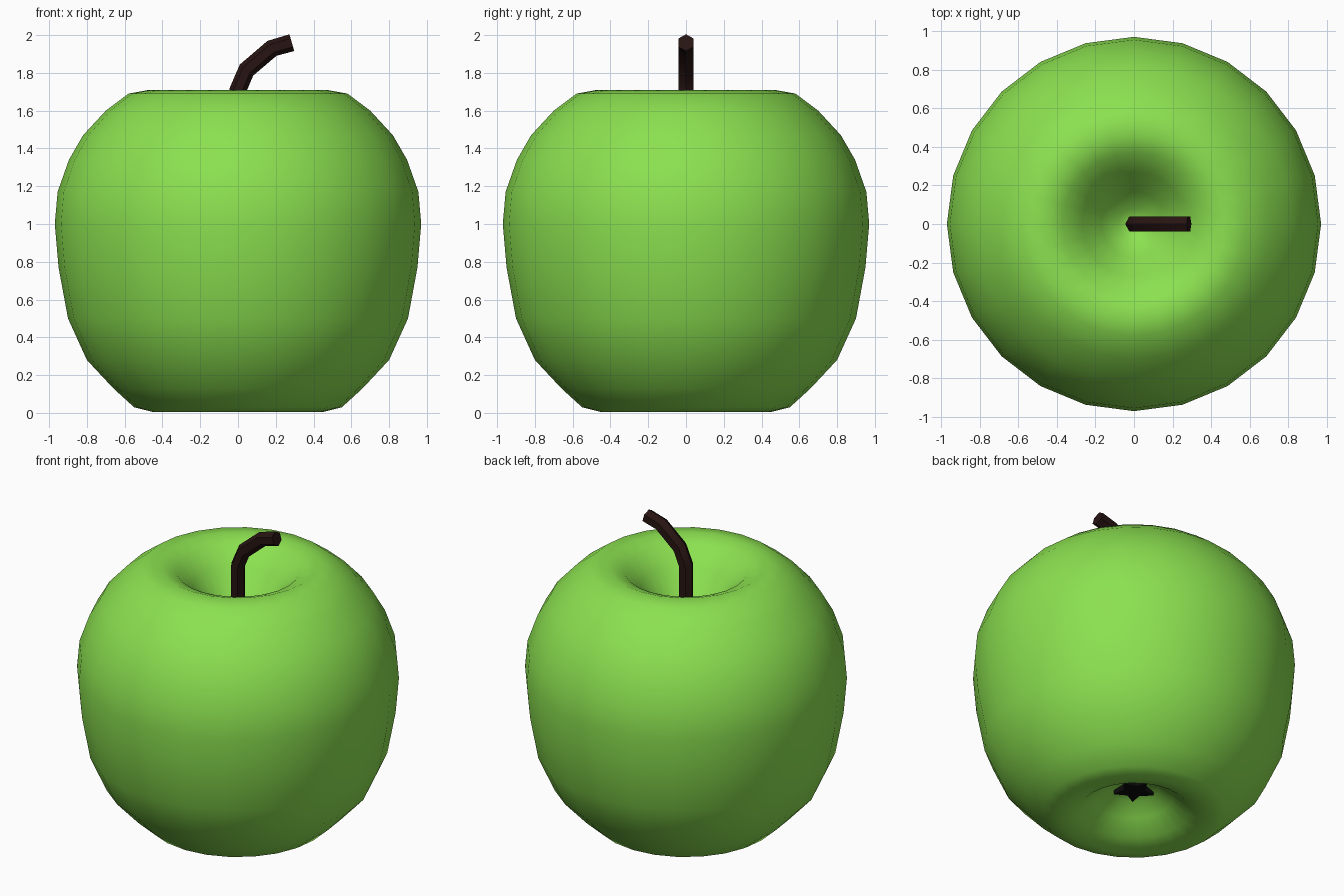
import bpy, bmesh, math
from mathutils import Vector

if "Cube" in bpy.data.objects:
    bpy.data.objects.remove(bpy.data.objects["Cube"])


def material(name, rgb):
    m = bpy.data.materials.new(name)
    m.diffuse_color = (*rgb, 1)
    m.use_nodes = True
    m.node_tree.nodes["Principled BSDF"].inputs["Base Color"].default_value = m.diffuse_color
    return m


def make_object(name, bm, mat, angle):
    bmesh.ops.recalc_face_normals(bm, faces=bm.faces)
    mesh = bpy.data.meshes.new(name)
    bm.to_mesh(mesh)
    bm.free()
    mesh.materials.append(mat)
    ob = bpy.data.objects.new(name, mesh)
    bpy.context.collection.objects.link(ob)
    bpy.context.view_layer.objects.active = ob
    ob.select_set(True)
    bpy.ops.object.shade_smooth_by_angle(angle=math.radians(angle))
    ob.select_set(False)
    return ob


def skin(bm, rings):
    n = len(rings[0])
    for a, b in zip(rings, rings[1:]):
        for i in range(n):
            j = (i + 1) % n
            bm.faces.new((a[i], a[j], b[j], b[i]))


# Fruit body: lathed profile with a dimple at each end
profile = [(0.07, 0.21), (0.15, 0.19), (0.23, 0.12), (0.33, 0.04), (0.45, 0.005),
           (0.55, 0.03), (0.66, 0.13), (0.80, 0.28), (0.90, 0.50), (0.95, 0.77),
           (0.97, 1.00), (0.955, 1.17), (0.895, 1.34), (0.82, 1.47), (0.70, 1.60),
           (0.58, 1.69), (0.47, 1.71), (0.37, 1.67), (0.27, 1.57), (0.17, 1.43),
           (0.08, 1.34)]
SIDES = 24
bm = bmesh.new()
rings = [[bm.verts.new((r * math.cos(math.tau * i / SIDES),
                        r * math.sin(math.tau * i / SIDES), z)) for i in range(SIDES)]
         for r, z in profile]
skin(bm, rings)
for ring, z in ((rings[0], 0.215), (rings[-1], 1.31)):
    tip = bm.verts.new((0, 0, z))
    for i in range(SIDES):
        bm.faces.new((ring[i], ring[(i + 1) % SIDES], tip))
make_object("apple_body", bm, material("apple_green", (0.26, 0.75, 0.08)), 180)

# Stem: six-sided tube bending towards +x
path = [Vector(p) for p in ((0, 0, 1.28), (0, 0, 1.71), (0.045, 0, 1.815),
                            (0.18, 0, 1.93), (0.285, 0, 1.96))]
bm = bmesh.new()
rings = []
for k, p in enumerate(path):
    d = (path[min(k + 1, len(path) - 1)] - path[max(k - 1, 0)]).normalized()
    if k == 1:
        d = Vector((0.15, 0, 1)).normalized()
    side = Vector((d.z, 0, -d.x))
    rings.append([bm.verts.new(p + 0.046 * (side * math.cos(i * math.pi / 3)
                  + Vector((0, 1, 0)) * math.sin(i * math.pi / 3))) for i in range(6)])
skin(bm, rings)
bm.faces.new(rings[0])
bm.faces.new(rings[-1])
make_object("stem", bm, material("stem_brown", (0.02, 0.007, 0.006)), 30)

# Calyx: small five-pointed black star in the bottom dimple
bm = bmesh.new()
outline = []
for i in range(10):
    r, a = (0.06, 0.125)[i % 2 == 0], math.pi / 2 + i * math.pi / 5
    outline.append((r * math.cos(a), r * math.sin(a)))
low = [bm.verts.new((x, y, 0.17)) for x, y in outline]
high = [bm.verts.new((x, y, 0.22)) for x, y in outline]
skin(bm, [low, high])
bm.faces.new(low)
bm.faces.new(high)
make_object("calyx_star", bm, material("calyx_black", (0.003, 0.003, 0.003)), 30)
